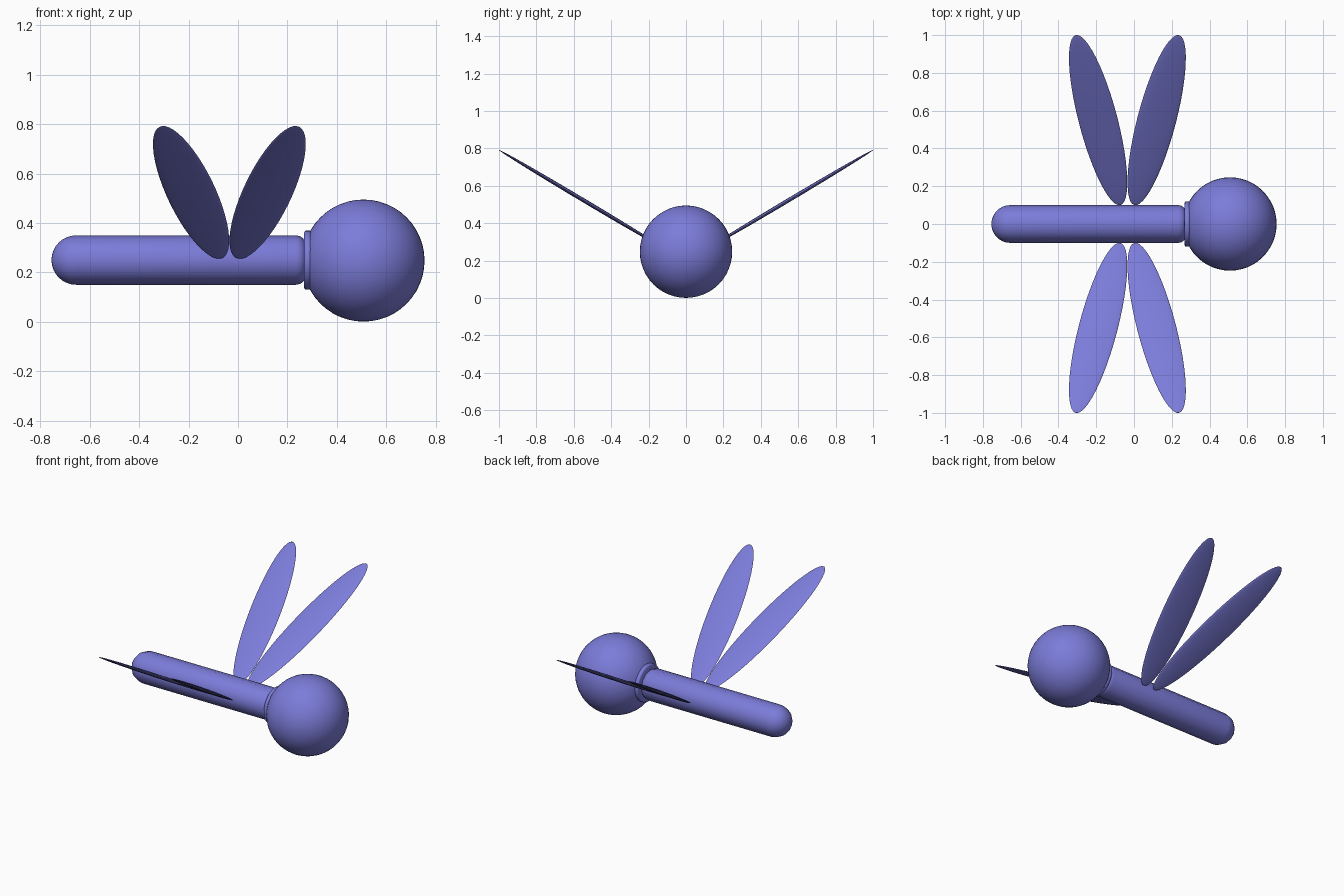
import bpy, bmesh
from math import sin, cos, pi, radians
from mathutils import Matrix, Vector

cube = bpy.data.objects.get("Cube")
if cube:
    bpy.data.objects.remove(cube, do_unlink=True)

violet = bpy.data.materials.new("violet_blue")
violet.use_nodes = True
colour = (0.2, 0.2, 0.7, 1)
violet.diffuse_color = colour
violet.node_tree.nodes["Principled BSDF"].inputs["Base Color"].default_value = colour

AXIS_Z = 0.25


def finish(name, bm, angle=50):
    bmesh.ops.recalc_face_normals(bm, faces=bm.faces)
    mesh = bpy.data.meshes.new(name)
    bm.to_mesh(mesh)
    bm.free()
    mesh.materials.append(violet)
    obj = bpy.data.objects.new(name, mesh)
    bpy.context.collection.objects.link(obj)
    bpy.ops.object.select_all(action="DESELECT")
    obj.select_set(True)
    bpy.context.view_layer.objects.active = obj
    bpy.ops.object.shade_smooth_by_angle(angle=radians(angle))
    return obj


def lathe(name, profile, sides):
    """Spin (x, radius) points round the body axis; zero radius closes an end."""
    bm = bmesh.new()
    rings = []
    for x, r in profile:
        count = sides if r > 0 else 1
        rings.append([bm.verts.new((x, r * cos(2 * pi * i / sides),
                                    AXIS_Z + r * sin(2 * pi * i / sides)))
                      for i in range(count)])
    for a, b in zip(rings, rings[1:]):
        for i in range(sides):
            j = (i + 1) % sides
            quad = [a[i % len(a)], a[j % len(a)], b[j % len(b)], b[i % len(b)]]
            bm.faces.new(list(dict.fromkeys(quad)))
    return finish(name, bm)


def ellipsoid(name, matrix, segments, rings):
    bm = bmesh.new()
    bmesh.ops.create_uvsphere(bm, u_segments=segments, v_segments=rings,
                              radius=1, matrix=matrix)
    return finish(name, bm)


# Body: rounded tail, long tube, softened front end
R = 0.1
tail = [(-0.655 - R * cos(k * pi / 16), R * sin(k * pi / 16)) for k in range(9)]
shoulder = [(0.235 + 0.04 * sin(k * pi / 8), 0.06 + 0.04 * cos(k * pi / 8))
            for k in range(5)]
lathe("body", tail + shoulder + [(0.275, 0)], 12)

# Neck collar with bevelled rims
lathe("neck_collar", [(0.268, 0), (0.268, 0.112), (0.271, 0.118), (0.276, 0.12),
                      (0.288, 0.12), (0.293, 0.118), (0.296, 0.112), (0.296, 0)], 32)

# Head
ellipsoid("head", Matrix.Translation((0.508, 0, 0.248)) @ Matrix.Scale(0.247, 4), 48, 24)

# Wings: thin flattened ellipsoids, splayed in pairs and raised on each side
for side, side_name in ((-1, "right"), (1, "left")):
    for lean, end_name in ((-1, "rear"), (1, "front")):
        outward = Vector((0, side * 0.45, 0.268)).normalized()
        forward = Vector((1, 0, 0))
        t = radians(12.6) * lean
        long_axis = outward * cos(t) + forward * sin(t)
        cross_axis = forward * cos(t) - outward * sin(t)
        normal = cross_axis.cross(long_axis)
        basis = Matrix((cross_axis * 0.103, normal * 0.011, long_axis * 0.537)).transposed()
        centre = Vector((-0.035 + 0.155 * lean, side * 0.55, 0.524))
        ellipsoid(f"{end_name}_{side_name}_wing",
                  Matrix.Translation(centre) @ basis.to_4x4(), 32, 24)
